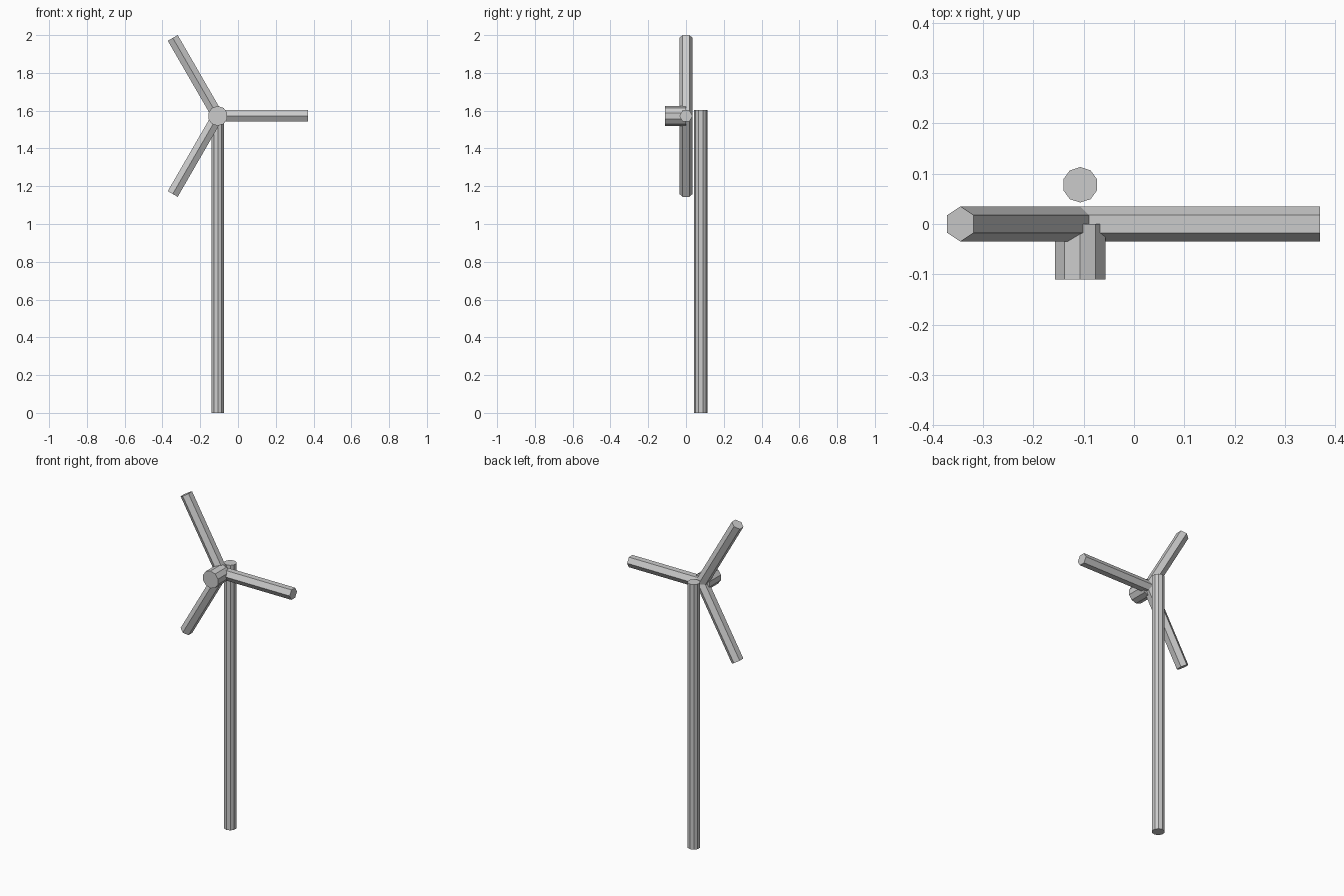
import bpy, math
from mathutils import Vector, Matrix

if "Cube" in bpy.data.objects:
    bpy.data.objects.remove(bpy.data.objects["Cube"])

AXIS_X, HUB_Z = -0.107, 1.572


def prism(name, sides, radius, start, direction, length, spin=0.0):
    """Flat-shaded prism running from start along direction."""
    d = Vector(direction).normalized()
    bpy.ops.mesh.primitive_cylinder_add(vertices=sides, radius=radius, depth=length)
    ob = bpy.context.object
    ob.name = name
    # primitive's first vertex lies on +Y; keep Y as close as possible to the chosen "up"
    up = Vector((0, 0, 1)) if abs(d.y) > 0.9 else Vector((0, 1, 0))
    side = up.cross(d)
    rot = Matrix((side, up, d)).transposed()
    ob.data.transform(Matrix.Translation(Vector(start) + d * length / 2) @ rot.to_4x4())
    return ob


# Tower, standing behind the rotor
prism("tower", 10, 0.0353, (AXIS_X, 0.078, 0), (0, 0, 1), 1.603)

# Hub, pointing forward
prism("hub", 10, 0.0525, (AXIS_X, 0, HUB_Z), (0, -1, 0), 0.11)

# Three blades meeting at the hub centre
for i in range(3):
    a = math.radians(120 * i)
    prism(f"blade_{i + 1}", 6, 0.035, (AXIS_X, 0, HUB_Z),
          (math.cos(a), 0, math.sin(a)), 0.477)
